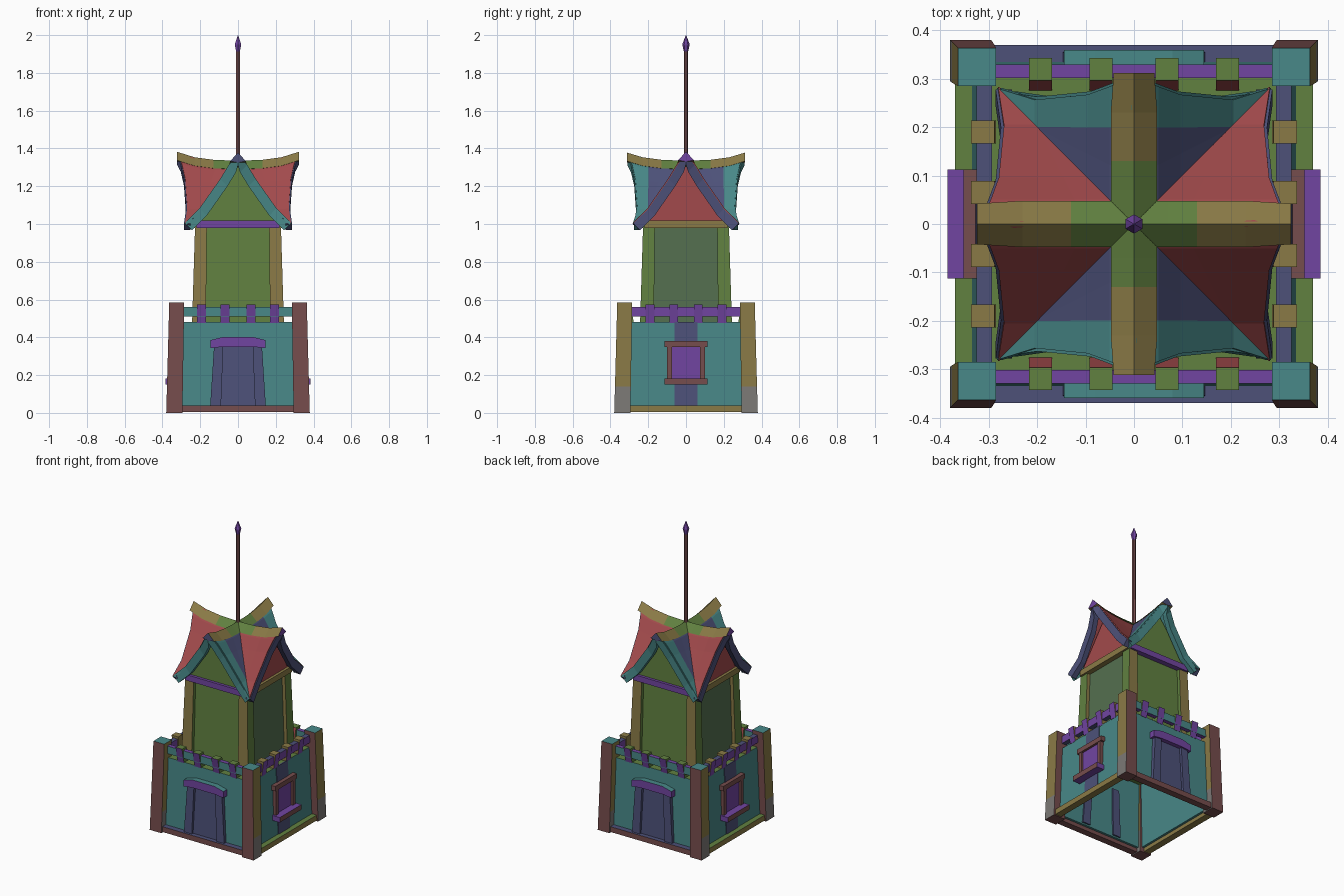
import bpy, bmesh, math
from mathutils import Vector

if "Cube" in bpy.data.objects:
    bpy.data.objects.remove(bpy.data.objects["Cube"])

RGB = {"teal": (72, 136, 136), "brown": (118, 77, 77), "olive": (97, 129, 64),
       "slate": (77, 81, 121), "purple": (113, 69, 161), "gold": (138, 122, 70),
       "red": (162, 74, 76), "grey": (124, 121, 118), "moss": (84, 111, 79)}
MATS = {}
for n, c in RGB.items():
    MATS[n] = bpy.data.materials.new(n)
    lin = [((v / 255 + 0.055) / 1.055) ** 2.4 for v in c]
    MATS[n].diffuse_color = (*lin, 1)


def rot(k):
    """Quarter turns: 0 front, 1 right, 2 back, 3 left."""
    c, s = [(1, 0), (0, 1), (-1, 0), (0, -1)][k]
    return lambda v: Vector((c * v.x - s * v.y, s * v.x + c * v.y, v.z))


def mir(sx, sy):
    return lambda v: Vector((sx * v.x, sy * v.y, v.z))


def build(name, verts, faces, colour, tf=rot(0)):
    """Mesh from points; colour is a name or a rule of (normal, centre)."""
    bm = bmesh.new()
    vs = [bm.verts.new(v) for v in verts]
    for f in faces:
        bm.faces.new([vs[i] for i in f])
    bmesh.ops.recalc_face_normals(bm, faces=bm.faces)
    used = []
    for f in bm.faces:
        c = colour if isinstance(colour, str) else colour(f.normal, f.calc_center_median())
        if c not in used:
            used.append(c)
        f.material_index = used.index(c)
    for v in bm.verts:
        v.co = tf(v.co)
    bmesh.ops.recalc_face_normals(bm, faces=bm.faces)
    me = bpy.data.meshes.new(name)
    bm.to_mesh(me)
    bm.free()
    for c in used:
        me.materials.append(MATS[c])
    ob = bpy.data.objects.new(name, me)
    bpy.context.collection.objects.link(ob)
    return ob


def sides(front, side, top, inner=None, under=None):
    """Colour rule by face direction; front is local -y."""
    def rule(n, c):
        if under and n.z < -0.7:
            return under
        if abs(n.z) > 0.7:
            return top
        if abs(n.x) > abs(n.y):
            return side
        return inner if inner and n.y > 0 else front
    return rule


def block(name, z, bot, top, colour, tf=rot(0)):
    """Six-sided block; bot and top are (x0, x1, y0, y1)."""
    v = [(r[i], r[j], h) for r, h in ((bot, z[0]), (top, z[1]))
         for i, j in ((0, 2), (1, 2), (1, 3), (0, 3))]
    f = [(0, 1, 2, 3), (4, 5, 6, 7)] + [(i, (i + 1) % 4, (i + 1) % 4 + 4, i + 4) for i in range(4)]
    return build(name, v, f, colour, tf)


def sweep(name, rings, colour, tf):
    """Solid through a row of equal rings."""
    n = len(rings[0])
    f = [tuple(range(n)), tuple(range(n * (len(rings) - 1), n * len(rings)))]
    for r in range(len(rings) - 1):
        f += [(r * n + i, r * n + (i + 1) % n, (r + 1) * n + (i + 1) % n, (r + 1) * n + i) for i in range(n)]
    return build(name, [p for ring in rings for p in ring], f, colour, tf)


# Corner posts of the base and of the upper tower
for sx in (1, -1):
    for sy in (1, -1):
        t = mir(sx, sy)
        a, m, b = (.295, .38, .295, .38), (.292, .376, .292, .376), (.285, .364, .285, .364)
        block("base_post_foot", (0, .14), a, m, sides("brown", "grey", "brown"), t)
        block("base_post", (.14, .585), m, b, sides("brown", "gold", "teal"), t)
        block("tower_post", (.48, 1.0), (.17, .243, .17, .243), (.165, .227, .165, .227),
              sides("gold", "olive", "gold"), t)

# Deck and upper tower
block("deck", (.455, .479), (-.3, .3, -.3, .3), (-.3, .3, -.3, .3), "olive")
block("tower_wall", (.478, 1.0), (-.22, .22, -.22, .22), (-.205, .205, -.205, .205),
      sides("olive", "moss", "olive"))

for k in range(4):
    t, fb = rot(k), k % 2 == 0
    # Plinth, wall and railing
    p, c = (-.3, .3, -.37, -.325), "brown" if fb else "gold"
    block("plinth", (.005, .04), p, p, sides(c, c, "slate" if fb else "olive", under=c), t)
    block("base_wall", (.03, .48), (-.31, .31, -.335, -.31), (-.3, .3, -.32, -.295),
          sides("teal", "teal", "olive", under="teal"), t)
    p = (-.295, .295, -.33, -.302) if fb else (-.295, .295, -.325, -.293)
    block("rail", (.51, .56), p, p, sides("teal", "teal", "purple") if fb else sides("purple", "purple", "slate"), t)
    for x in ((-.193, -.068, .068, .193) if fb else (-.19, -.065, .065, .19)):
        w = .0235
        block("rail_peg", (.475, .575), (x - w, x + w, -.322, -.275 if fb else -.285),
              (x - w, x + w, -.343, -.297) if fb else (x - w, x + w, -.337, -.288),
              sides("purple", "olive", "olive", "red") if fb else sides("purple", "gold", "gold", "gold"), t)
    if fb:
        # Door with leaning jambs and a bowed lintel
        block("door", (.04, .35), (-.1, .1, -.341, -.325), (-.085, .085, -.332, -.315), "slate", t)
        for s in (1, -1):
            block("door_jamb", (.04, .35), (s * .09, s * .147, -.355, -.3), (s * .078, s * .127, -.35, -.29), "slate", t)
        rings = [[(x, -.36, lo), (x, -.36, hi), (x, -.305, hi), (x, -.305, lo)]
                 for x, lo, hi in ((-.145, .343, .385), (-.08, .35, .402), (.08, .35, .402), (.145, .343, .385))]
        sweep("door_lintel", rings, lambda n, c: "teal" if n.z > .7 else "purple", t)
    else:
        # Window with frame and sill, on a painted strip
        block("wall_strip", (.04, .481), (-.06, .06, -.339, -.331), (-.06, .06, -.3235, -.315), "slate", t)
        p = (-.08, .08, -.337, -.315)
        block("window_pane", (.17, .36), p, p, "purple", t)
        for s in (1, -1):
            p = (s * .075, s * .1, -.349, -.315)
            block("window_jamb", (.17, .36), p, p, "brown", t)
        p = (-.113, .113, -.352, -.315)
        block("window_head", (.348, .38), p, p, "brown", t)
        p = (-.113, .113, -.385, -.315)
        block("window_sill", (.15, .183), p, p, sides("brown", "purple", "purple"), t)

# Cross-gabled roof with flared edges: x, height, overhang
PROFILE = [(0, 1.325, .305), (.045, 1.28, .285), (.09, 1.215, .268), (.2, 1.07, .257), (.278, 1.0, .268)]


def lift(y, x):
    return .04 * (abs(y) / .31) ** 3 * (1 - x / .278)


for k in range(4):
    fb = k % 2 == 0
    ext = 0 if fb else .012
    for s in (1, -1):
        r = rot(k)
        t = lambda v, r=r, s=s: r(Vector((s * v.x, v.y, v.z)))
        # Slope from ridge to valley, split where its colour changes
        verts = []
        for x, z, e in PROFILE:
            m = max(.2, x + .001)
            for y in (x, (x + m) / 2, m, max(e + ext, x + .003)):
                verts.append((x, -y, z + lift(y, x)))
        n = len(PROFILE) - 1
        faces = [(i * 4 + j, i * 4 + j + 1, i * 4 + j + 5, i * 4 + j + 4) for i in range(n) for j in range(3)]
        ob = build("roof_slope", verts, faces,
                   (lambda n, c: "teal" if c.y < -.2 else "slate") if fb else "red", t)
        so = ob.modifiers.new("thickness", "SOLIDIFY")
        so.thickness, so.offset = .014, 0
        # Gable edge board, tucked under the slope
        rings = []
        for x, z, e in PROFILE:
            e = e + ext
            h = z + lift(e, x) + .003
            xi, hi = max(0, x - .034), h - (.055 if x < .04 else .036)
            rings.append([(x, -e - .006, h), (x, -e + .028, h - .006), (xi, -e + .028, hi), (xi, -e - .006, hi)])
        sweep("gable_board", rings, "teal" if fb else "slate", t)
    # Gable infill and beam
    tri = [(-.235, 1.0), (0, 1.31), (.235, 1.0)]
    sweep("gable_panel", [[(x, y, z) for x, z in tri] for y in (-.222, -.2)], "olive" if fb else "red", rot(k))
    p = (-.22, .22, -.24, -.19)
    block("gable_beam", (.98, 1.018), p, p, "purple" if fb else "gold", rot(k))
    # Ridge cap, rising to its end
    rings = []
    for y in (0, .07, .13, .23, .312 + ext):
        z = 1.325 + lift(y, 0)
        w = .048 if y < .3 else .042
        rings.append([(-w, -y, z - .033), (0, -y, z + .012), (w, -y, z - .033), (0, -y, z - .04)])

    def ridge_rule(n, c, fb=fb):
        if n.y < -.8:
            return "slate" if fb else "purple"
        return "gold" if c.y < -.13 else "olive"
    sweep("ridge_cap", rings, ridge_rule, rot(k))


# Mast and pointed finial
def hexagon(r, z):
    return [(r * math.sin(i * math.pi / 3), r * math.cos(i * math.pi / 3), z) for i in range(6)]


sweep("mast", [hexagon(.012, 1.3), hexagon(.011, 1.93)], "brown", rot(0))
sweep("finial", [hexagon(.009, 1.905), hexagon(.02, 1.95), hexagon(.001, 2.0)], "purple", rot(0))

for m in bpy.data.materials:
    if m.users and not m.is_grease_pencil:
        m.use_nodes = True
        m.node_tree.nodes["Principled BSDF"].inputs["Base Color"].default_value = m.diffuse_color
